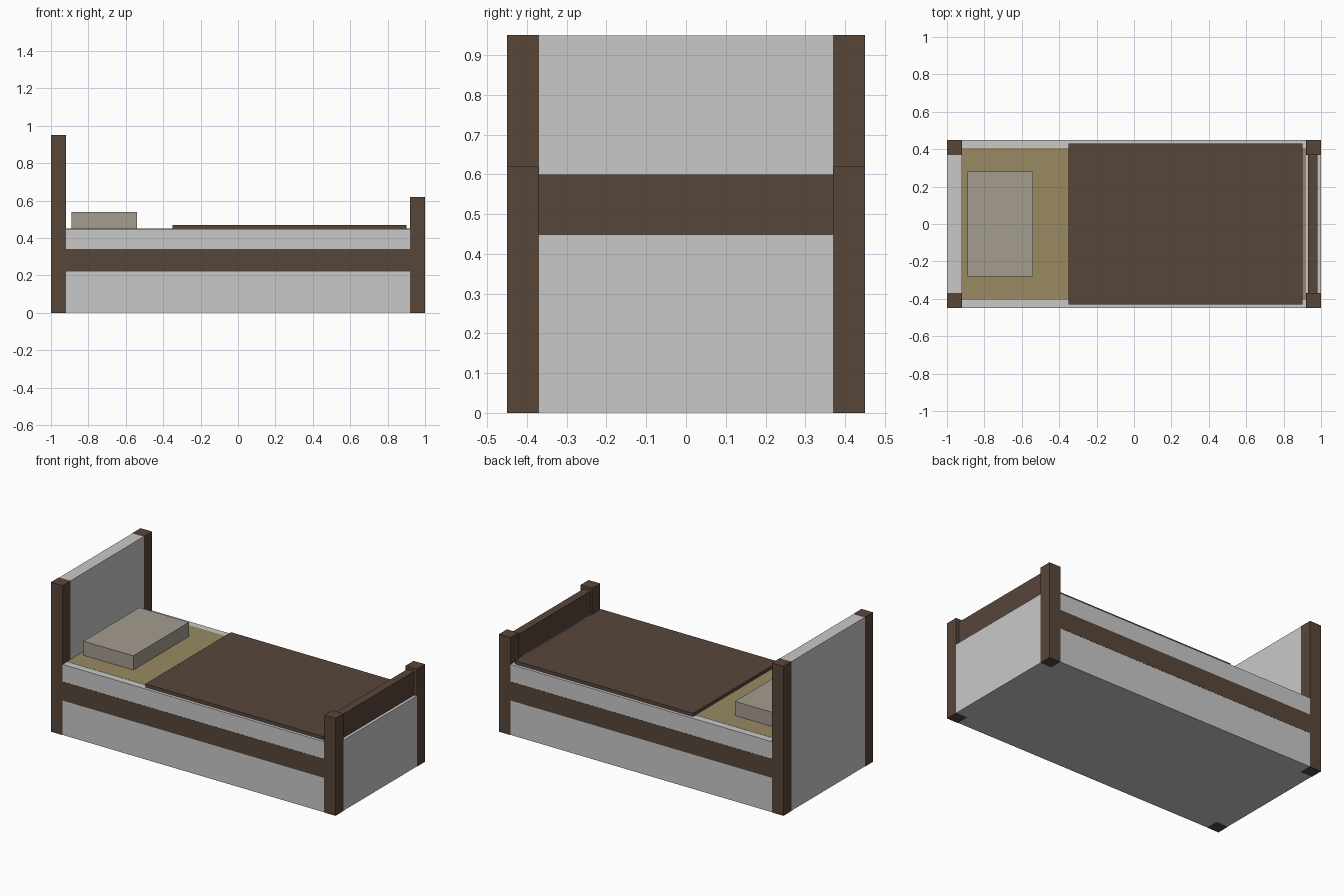
import bpy

if "Cube" in bpy.data.objects:
    bpy.data.objects.remove(bpy.data.objects["Cube"])


def material(name, rgb):
    """Flat colour given as 0-255 sRGB, stored as linear values."""
    lin = [(c / 255 / 12.92) if c < 10 else ((c / 255 + 0.055) / 1.055) ** 2.4 for c in rgb]
    m = bpy.data.materials.new(name)
    m.diffuse_color = (*lin, 1)
    m.use_nodes = True
    m.node_tree.nodes["Principled BSDF"].inputs["Base Color"].default_value = m.diffuse_color
    return m


WOOD = material("dark brown wood", (88, 70, 58))
GREY = material("light grey", (201, 201, 201))
OLIVE = material("olive mattress", (152, 138, 98))
BEIGE = material("beige pillow", (165, 156, 143))


def box(name, x, y, z, mat):
    """Box from (min, max) ranges along each axis."""
    bpy.ops.mesh.primitive_cube_add(size=1, location=[sum(r) / 2 for r in (x, y, z)])
    ob = bpy.context.object
    ob.name = name
    ob.scale = [r[1] - r[0] for r in (x, y, z)]
    bpy.ops.object.transform_apply(location=False, rotation=False, scale=True)
    ob.data.materials.append(mat)
    return ob


E = 0.001  # tiny inset so the wood sits just proud of the grey panels

# grey bed base and headboard panel
box("bed_base", (-1 + E, 1 - E), (-0.45 + E, 0.45 - E), (E, 0.45 - E), GREY)
box("headboard_panel", (-1 + E, -0.92), (-0.45 + E, 0.45 - E), (0.44, 0.95 - E), GREY)

# corner posts and side rails, mirrored across y
for side, s in (("front", -1), ("back", 1)):
    outer = sorted((s * 0.37, s * 0.45))
    box(side + "_head_post", (-1, -0.92 + E), outer, (0, 0.95), WOOD)
    box(side + "_foot_post", (0.92, 1), outer, (0, 0.62), WOOD)
    box(side + "_side_rail", (-0.92, 0.92), sorted((s * 0.41, s * 0.45)), (0.22, 0.34), WOOD)

# footboard between the foot posts
box("footboard", (0.93, 0.98), (-0.37, 0.37), (0.25, 0.60), WOOD)

# bedding
box("mattress", (-0.92, 0.92), (-0.405, 0.405), (0.30, 0.45), OLIVE)
box("blanket", (-0.35, 0.90), (-0.43, 0.43), (0.445, 0.47), WOOD)
box("pillow", (-0.89, -0.54), (-0.28, 0.28), (0.445, 0.54), BEIGE)
